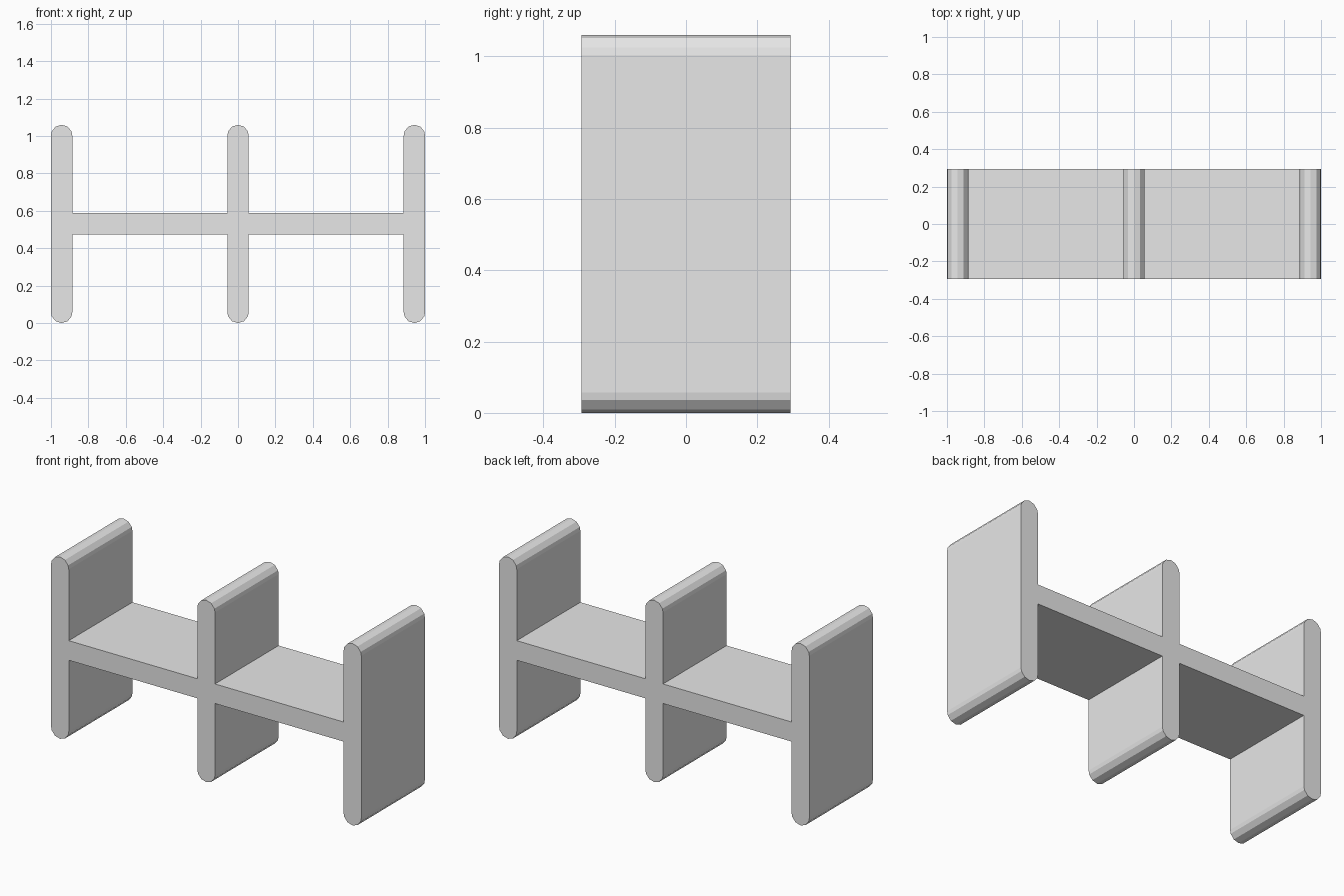
import bpy, bmesh
from math import sin, cos, radians
from mathutils import Vector

cube = bpy.data.objects.get("Cube")
if cube:
    bpy.data.objects.remove(cube, do_unlink=True)

HEIGHT = 1.06
HALF_DEPTH = 0.293
R = 0.057                # half thickness of panels and shelf
OUTER = 1 - R            # centre of the end panels
CAP = HEIGHT / 2 - R     # distance from the middle to each rounded end
CAP_ANGLES = (0, 22, 56, 90, 124, 158, 180)

grey = bpy.data.materials.new("light_grey")
grey.use_nodes = True
grey.diffuse_color = (0.8, 0.8, 0.8, 1)
grey.node_tree.nodes["Principled BSDF"].inputs["Base Color"].default_value = (0.8, 0.8, 0.8, 1)


def lower_half():
    """Lower outline from left to right: three rounded legs joined by the shelf."""
    points = []
    for x in (-OUTER, 0, OUTER):
        if x > -OUTER:
            points.append((x - R, -R))
        for angle in CAP_ANGLES:
            a = radians(180 + angle)
            points.append((x + R * cos(a), -CAP + R * sin(a)))
        if x < OUTER:
            points.append((x + R, -R))
    return points


# The upper half is the lower half turned by half a revolution
half = lower_half()
outline = half + [(-x, -z) for x, z in half]

# Extrude the outline from front to back
bm = bmesh.new()
front = bm.faces.new([bm.verts.new((x, -HALF_DEPTH, z + HEIGHT / 2)) for x, z in outline])
extruded = bmesh.ops.extrude_face_region(bm, geom=[front], use_keep_orig=True)
back_verts = [g for g in extruded["geom"] if isinstance(g, bmesh.types.BMVert)]
bmesh.ops.translate(bm, verts=back_verts, vec=Vector((0, 2 * HALF_DEPTH, 0)))
bmesh.ops.recalc_face_normals(bm, faces=bm.faces)

mesh = bpy.data.meshes.new("divided_shelf")
bm.to_mesh(mesh)
bm.free()
mesh.materials.append(grey)
shelf = bpy.data.objects.new("divided_shelf", mesh)
bpy.context.collection.objects.link(shelf)
